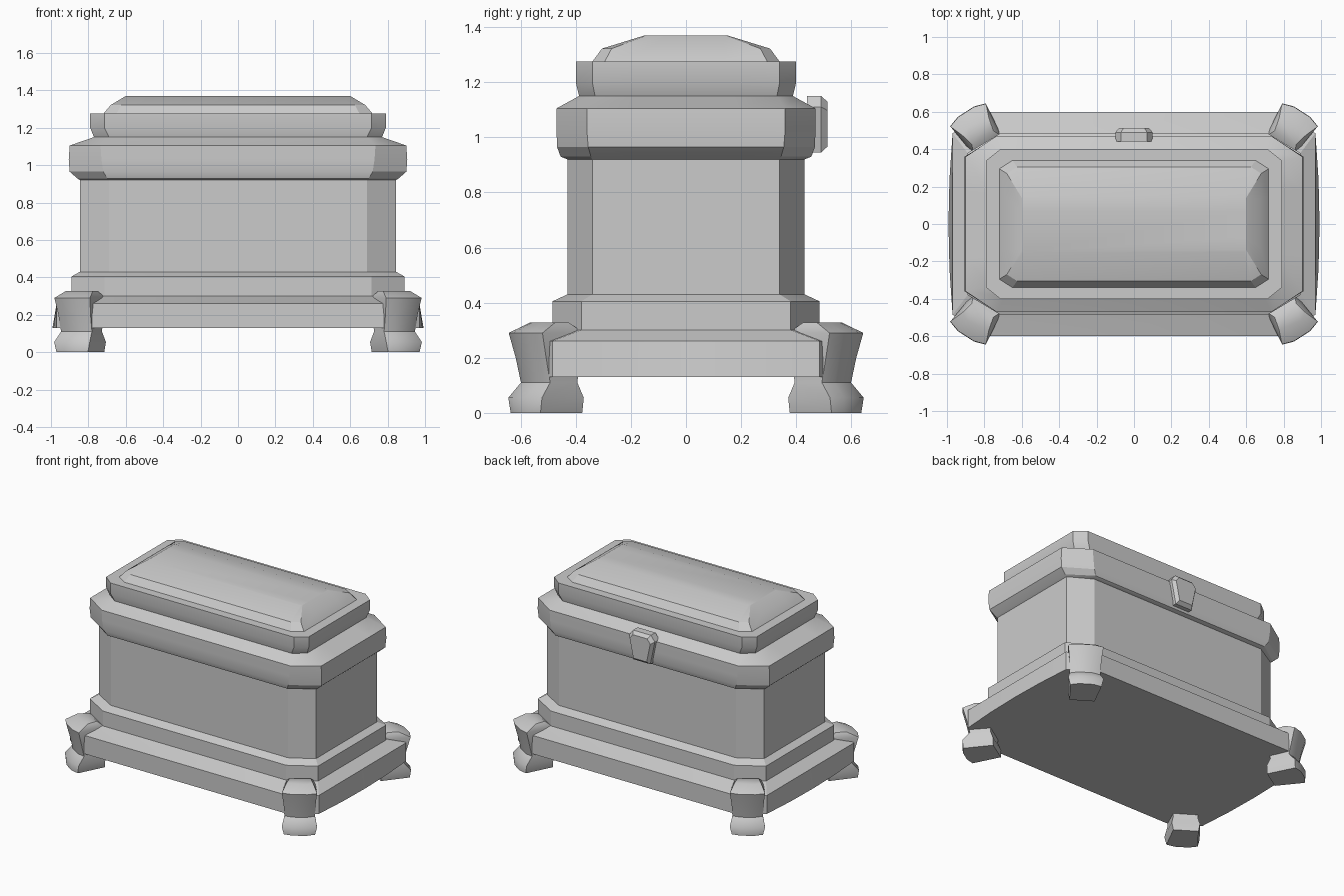
import bpy, bmesh, math
from mathutils import Vector

if "Cube" in bpy.data.objects:
    bpy.data.objects.remove(bpy.data.objects["Cube"])


def loft(name, rings, smooth=30):
    """Skin a stack of equal-length point rings and cap both ends."""
    bm = bmesh.new()
    vs = [[bm.verts.new(p) for p in r] for r in rings]
    n = len(vs[0])
    for a, b in zip(vs, vs[1:]):
        for i in range(n):
            j = (i + 1) % n
            bm.faces.new((a[i], a[j], b[j], b[i]))
    bm.faces.new(vs[0][::-1])
    bm.faces.new(vs[-1])
    bmesh.ops.recalc_face_normals(bm, faces=bm.faces)
    me = bpy.data.meshes.new(name)
    bm.to_mesh(me)
    bm.free()
    ob = bpy.data.objects.new(name, me)
    bpy.context.collection.objects.link(ob)
    bpy.ops.object.select_all(action='DESELECT')
    ob.select_set(True)
    bpy.context.view_layer.objects.active = ob
    bpy.ops.object.shade_smooth_by_angle(angle=math.radians(smooth))
    return ob


def ring(z, X, Y, xc, yc, bow=0.0):
    """Rectangle with cut corners; the short sides may bow outwards."""
    right = [(X + bow * (1 - t * t), yc * t, z) for t in (-1, -.5, 0, .5, 1)]
    left = [(-x, -y, z) for x, y, _ in right]
    return [(xc, -Y, z)] + right + [(xc, Y, z), (-xc, Y, z)] + left + [(-xc, -Y, z)]


# Bottom slab with bowed ends and sloping top
loft("plinth", [ring(.13, .97, .60, .78, .485, .022),
                ring(.26, .97, .60, .78, .485),
                ring(.30, .89, .485, .715, .38)], 15)

# Step and main box
loft("body", [ring(.28, .89, .485, .715, .38),
              ring(.405, .89, .485, .715, .38),
              ring(.43, .845, .43, .69, .34),
              ring(.93, .845, .43, .69, .34)], 20)

# Moulded lid with raised top panel
loft("lid", [ring(.92, .845, .43, .69, .34),
             ring(.93, .86, .455, .70, .345),
             ring(.965, .90, .468, .72, .355),
             ring(1.03, .905, .47, .73, .36),
             ring(1.105, .90, .47, .735, .36),
             ring(1.15, .77, .388, .69, .33),
             ring(1.20, .79, .40, .715, .34),
             ring(1.275, .79, .40, .715, .34),
             ring(1.275, .72, .34, .65, .295),
             ring(1.322, .68, .305, .625, .27),
             ring(1.37, .60, .15, .59, .14)], 25)

# Bracket feet at the cut corners: z, inner, outer, half width
FOOT = [(0, -.125, .088, .100), (.055, -.125, .090, .113),
        (.11, -.105, .045, .098), (.20, -.115, .065, .102),
        (.29, -.125, .088, .113), (.328, -.075, .015, .085)]
out = Vector((.54, .84)).normalized()
tan = Vector((out.y, -out.x))
for sx, nx in ((-1, "left"), (1, "right")):
    for sy, ny in ((-1, "front"), (1, "back")):
        rings = []
        for z, a, b, w in FOOT:
            pts = [(a, -w * .8), (b - .02, -w), (b, -w * .45),
                   (b, w * .45), (b - .02, w), (a, w * .8)]
            r = []
            for u, v in pts:
                p = Vector((.85, .525)) + out * u + tan * v
                r.append((p.x * sx, p.y * sy, z))
            rings.append(r)
        loft(f"{ny}_{nx}_foot", rings, 50)

# Shield-shaped latch on the back
SHIELD = [(-.065, .945), (.065, .945), (.1, 1.11), (.07, 1.15), (-.07, 1.15), (-.1, 1.11)]
loft("latch", [[(x * s, y, 1.05 + (z - 1.05) * s) for x, z in SHIELD]
               for y, s in ((.44, 1), (.49, 1), (.513, .8))])
